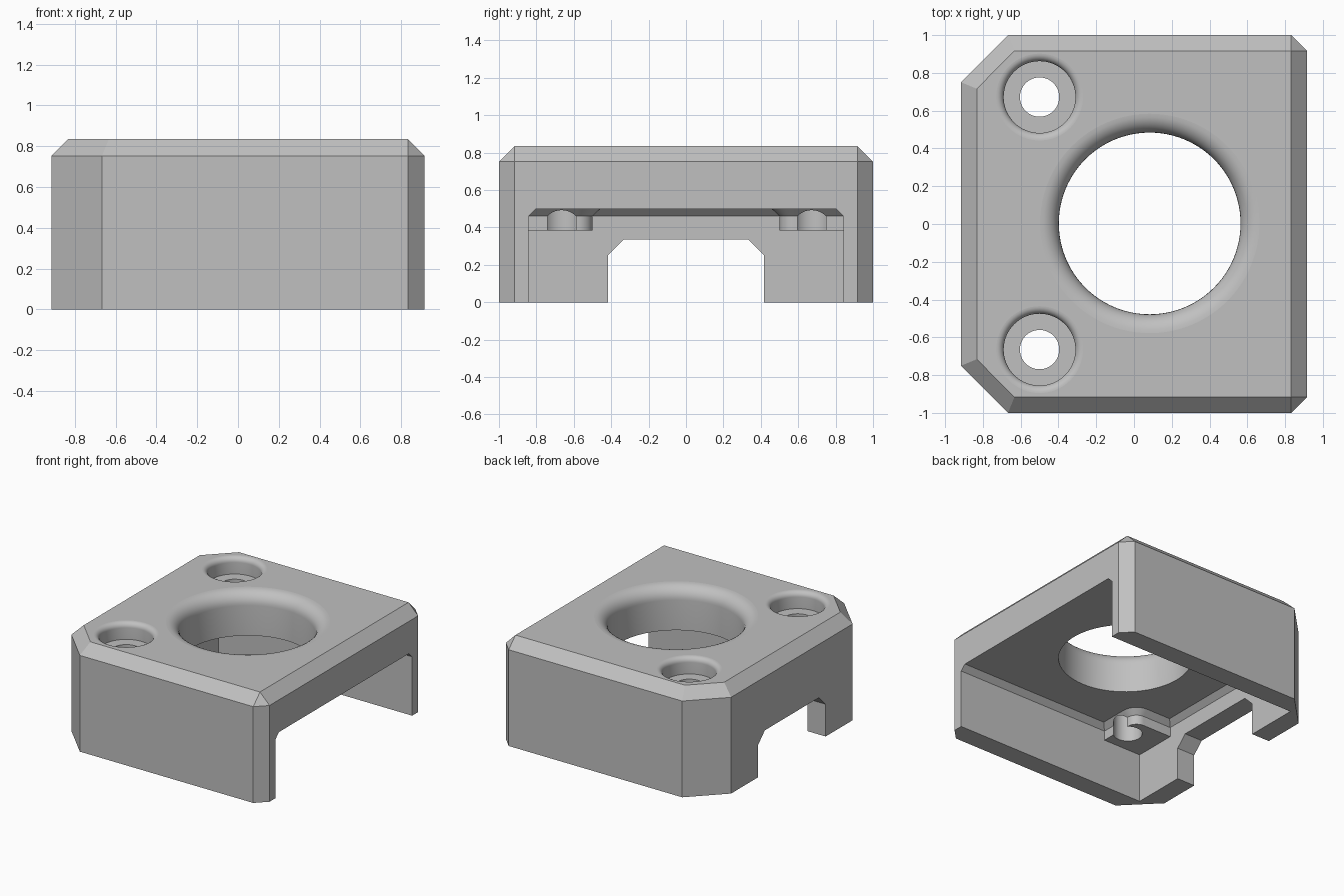
import bpy, bmesh, math

if "Cube" in bpy.data.objects:
    bpy.data.objects.remove(bpy.data.objects["Cube"])

TOP = 0.835


def loft(name, sections):
    """Closed solid through rings of 3D points with equal counts."""
    bm = bmesh.new()
    rings = [[bm.verts.new(p) for p in s] for s in sections]
    n = len(rings[0])
    for a, b in zip(rings, rings[1:]):
        for i in range(n):
            j = (i + 1) % n
            bm.faces.new((a[i], a[j], b[j], b[i]))
    bm.faces.new(rings[0][::-1])
    bm.faces.new(rings[-1])
    bmesh.ops.remove_doubles(bm, verts=bm.verts, dist=1e-5)
    bmesh.ops.recalc_face_normals(bm, faces=bm.faces)
    me = bpy.data.meshes.new(name)
    bm.to_mesh(me)
    bm.free()
    ob = bpy.data.objects.new(name, me)
    bpy.context.collection.objects.link(ob)
    return ob


def at(pts, z):
    return [(x, y, z) for x, y in pts]


def mirror_y(half):
    """Complete an outline given its +y half, from right to left."""
    return half + [(x, -y) for x, y in reversed(half)]


def circle(x, y, r, n):
    return [(x + r * math.cos(2 * math.pi * i / n), y + r * math.sin(2 * math.pi * i / n)) for i in range(n)]


def hole(name, x, y, steps, r, fillet, n):
    """Round cutter: lower steps (radius, z), then a rounded lip at the top."""
    prof = list(steps)
    for i in range(9):
        a = math.pi / 2 * i / 8
        prof.append((r + fillet * (1 - math.cos(a)), TOP - fillet * (1 - math.sin(a))))
    prof.append((r + fillet, TOP + 0.1))
    return loft(name, [at(circle(x, y, q, n), z) for q, z in prof])


# outer block: large chamfers at the left corners, small at the right
base = mirror_y([(0.915, 0.917), (0.832, 1), (-0.667, 1), (-0.915, 0.75)])
upper = mirror_y([(0.832, 0.917), (0.832, 0.917), (-0.633, 0.917), (-0.832, 0.716)])
block = loft("cover_block", [at(base, 0), at(base, 0.752), at(upper, TOP)])


# cavity, open to the right and below, leaving a rounded pad in each left corner
def cavity_outline(d):
    corner = []
    for i in range(9):
        a = math.pi / 2 * i / 8
        corner.append((-0.51 + (0.08 + d) * math.cos(a), 0.58 - (0.08 + d) * math.sin(a)))
    return mirror_y([(1.2, 0.843 - d), (-0.43 + d, 0.843 - d)] + corner + [(-0.76 + d, 0.5 - d)])


room = [(1.2, 0.843), (-0.76, 0.843), (-0.76, -0.843), (1.2, -0.843)]
cutters = [
    loft("cavity_low_cutter", [at(room, -0.1), at(room, 0.385)]),
    loft("cavity_high_cutter", [at(cavity_outline(0), 0.3), at(cavity_outline(0), 0.46),
                                at(cavity_outline(0.042), 0.5)]),
]

# chamfered notch through the left wall
notch = [(0.417, -0.1), (0.417, 0.252), (0.333, 0.335), (-0.333, 0.335), (-0.417, 0.252), (-0.417, -0.1)]
cutters.append(loft("notch_cutter", [[(x, y, z) for y, z in notch] for x in (-1.2, -0.6)]))

# main opening and the two counterbored screw holes
cutters.append(hole("opening_cutter", 0.083, 0.003, [(0.481, 0.4)], 0.481, 0.1, 96))
for y in (0.672, -0.665):
    cutters.append(hole("screw_hole_cutter", -0.5, y, [(0.104, 0.2), (0.104, 0.705), (0.19, 0.705)],
                        0.19, 0.04, 64))

for c in cutters:
    c.hide_render = True
    m = block.modifiers.new(c.name, 'BOOLEAN')
    m.operation = 'DIFFERENCE'
    m.solver = 'EXACT'
    m.object = c
deps = bpy.context.evaluated_depsgraph_get()
mesh = bpy.data.meshes.new_from_object(block.evaluated_get(deps))
block.modifiers.clear()
block.data = mesh
for c in cutters:
    bpy.data.objects.remove(c, do_unlink=True)

# smooth round walls, crisp flat faces
bm = bmesh.new()
bm.from_mesh(mesh)
for f in bm.faces:
    f.smooth = True
for e in bm.edges:
    flat = any(abs(f.normal.z) > 0.999 for f in e.link_faces)
    e.smooth = not flat and e.calc_face_angle(3.0) < math.radians(30)
bm.to_mesh(mesh)
bm.free()

mat = bpy.data.materials.new("plain_grey")
mat.diffuse_color = (0.53, 0.53, 0.53, 1)
mat.use_nodes = True
mat.node_tree.nodes["Principled BSDF"].inputs["Base Color"].default_value = mat.diffuse_color
mesh.materials.clear()
mesh.materials.append(mat)
